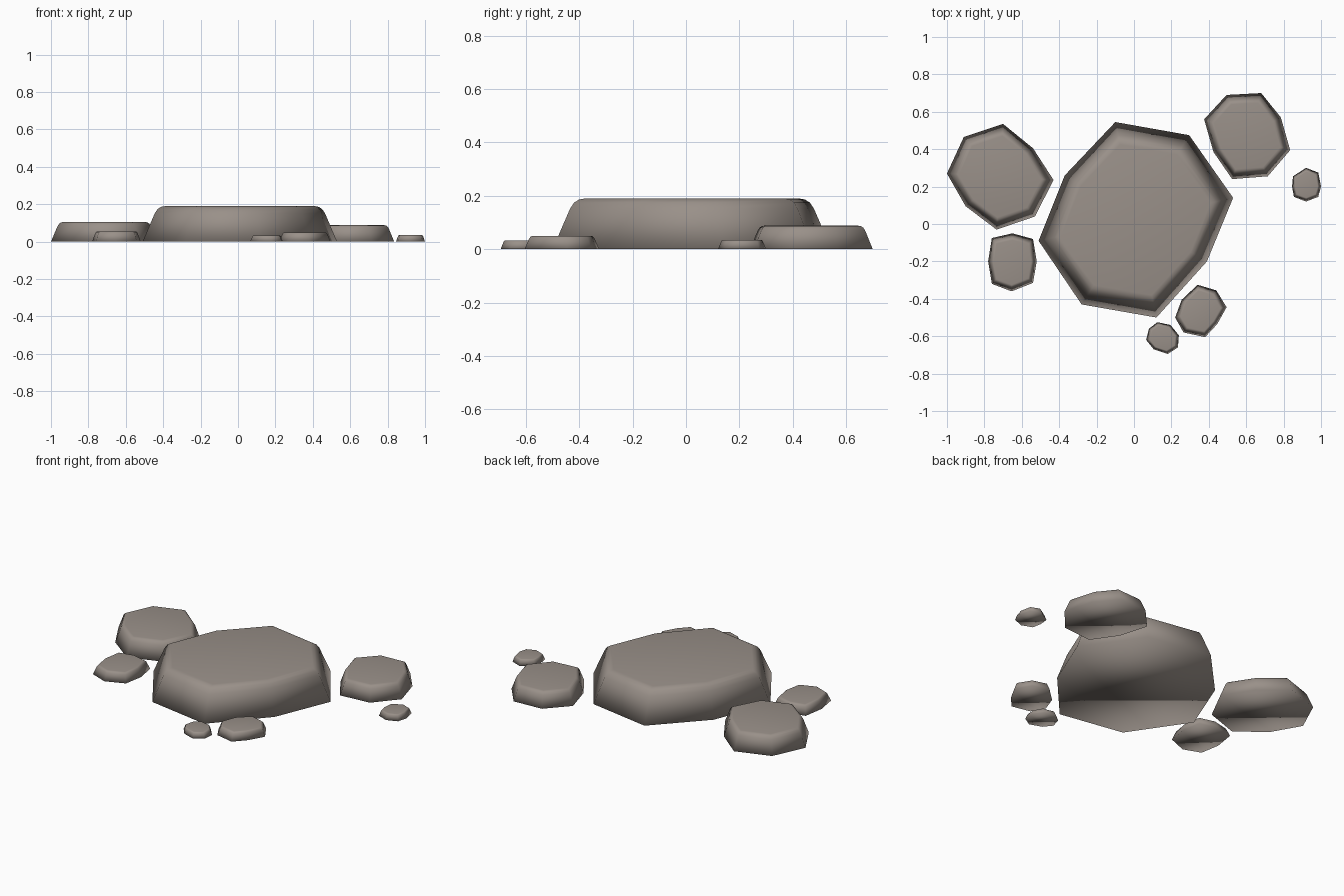
import bpy, bmesh

if "Cube" in bpy.data.objects:
    bpy.data.objects.remove(bpy.data.objects["Cube"])

stone = bpy.data.materials.new("warm_grey_stone")
stone.diffuse_color = (0.32, 0.28, 0.25, 1)
stone.use_nodes = True
stone.node_tree.nodes["Principled BSDF"].inputs["Base Color"].default_value = stone.diffuse_color

# side profile shared by all stones: (height fraction, outline scale)
PROFILE = [(0, 1.0), (0.8, 0.875), (0.92, 0.845), (0.98, 0.81), (1, 0.77)]


def rock(name, height, outline):
    """Tapered stone with a rounded top rim, from a clockwise ground outline."""
    outline = outline[::-1]
    n = len(outline)
    cx = (min(p[0] for p in outline) + max(p[0] for p in outline)) / 2
    cy = (min(p[1] for p in outline) + max(p[1] for p in outline)) / 2
    bm = bmesh.new()
    rings = [[bm.verts.new((cx + (x - cx) * s, cy + (y - cy) * s, h * height))
              for x, y in outline] for h, s in PROFILE]
    for a, b in zip(rings, rings[1:]):
        for i in range(n):
            j = (i + 1) % n
            bm.faces.new((a[i], a[j], b[j], b[i]))
    bm.faces.new(rings[-1])
    bm.faces.new(rings[0][::-1])
    bmesh.ops.recalc_face_normals(bm, faces=bm.faces[:])
    for f in bm.faces:
        f.smooth = True
    me = bpy.data.meshes.new(name)
    bm.to_mesh(me)
    bm.free()
    me.materials.append(stone)
    ob = bpy.data.objects.new(name, me)
    bpy.context.collection.objects.link(ob)


# main slab
rock("large_centre_stone", 0.19, [
    (-.10, .545), (.295, .475), (.53, .14), (.39, -.20),
    (.12, -.50), (-.28, -.43), (-.51, -.09), (-.37, .26)])
# medium stones
rock("left_stone", 0.105, [
    (-.91, .465), (-.70, .535), (-.54, .405), (-.43, .235),
    (-.53, .04), (-.735, -.03), (-.90, .095), (-1, .27)])
rock("back_right_stone", 0.088, [
    (.375, .56), (.495, .69), (.68, .70), (.785, .57),
    (.835, .395), (.715, .255), (.525, .24), (.425, .385)])
# small stones
rock("front_left_stone", 0.055, [
    (-.76, -.075), (-.65, -.05), (-.54, -.08), (-.52, -.20),
    (-.54, -.315), (-.655, -.36), (-.76, -.32), (-.78, -.20)])
rock("front_right_stone", 0.05, [
    (.34, -.325), (.44, -.355), (.495, -.445), (.445, -.535),
    (.38, -.605), (.265, -.58), (.22, -.50), (.255, -.405)])
# pebbles
rock("right_pebble", 0.035, [
    (.85, .255), (.92, .30), (.985, .275), (1, .20),
    (.985, .145), (.92, .12), (.855, .145), (.845, .20)])
rock("front_pebble", 0.033, [
    (.125, -.525), (.195, -.54), (.24, -.595), (.235, -.66),
    (.18, -.695), (.105, -.67), (.065, -.62), (.08, -.56)])
